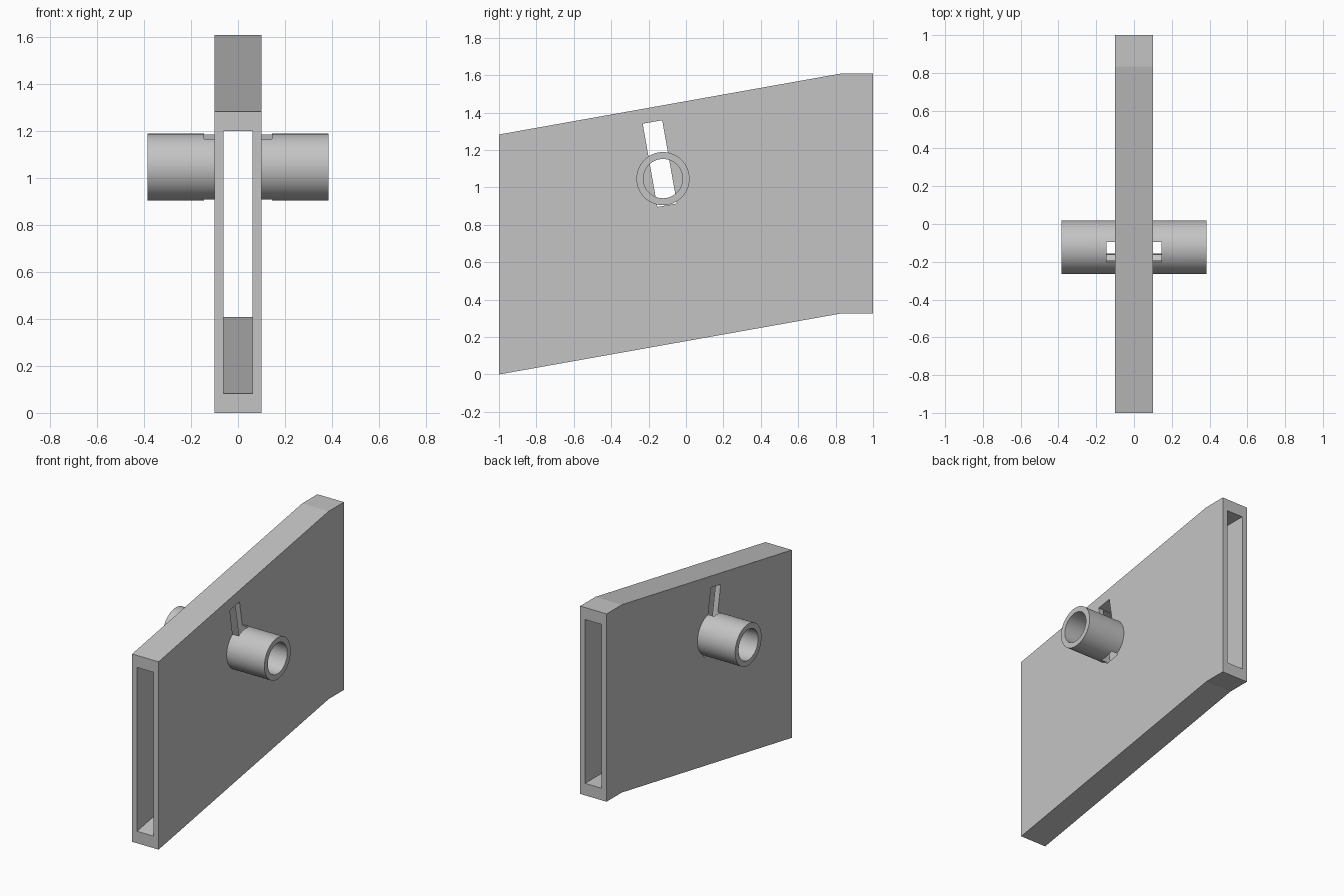
import bpy, bmesh
from math import radians, sin, cos, tau
from mathutils import Matrix, Vector

cube = bpy.data.objects.get("Cube")
if cube:
    bpy.data.objects.remove(cube, do_unlink=True)

grey = bpy.data.materials.new("light_grey")
grey.use_nodes = True
grey.diffuse_color = (0.55, 0.55, 0.55, 1)
grey.node_tree.nodes["Principled BSDF"].inputs["Base Color"].default_value = grey.diffuse_color


def prism(name, outline, x0, x1):
    """Extrude a (y, z) outline from x0 to x1."""
    bm = bmesh.new()
    face = bm.faces.new([bm.verts.new((x0, y, z)) for y, z in outline])
    ext = bmesh.ops.extrude_face_region(bm, geom=[face])
    verts = [v for v in ext["geom"] if isinstance(v, bmesh.types.BMVert)]
    bmesh.ops.translate(bm, verts=verts, vec=(x1 - x0, 0, 0))
    bmesh.ops.recalc_face_normals(bm, faces=bm.faces)
    mesh = bpy.data.meshes.new(name)
    bm.to_mesh(mesh)
    bm.free()
    mesh.materials.append(grey)
    obj = bpy.data.objects.new(name, mesh)
    bpy.context.collection.objects.link(obj)
    return obj


def circle(radius, sides=64):
    return [(TUBE_Y + radius * cos(tau * i / sides), TUBE_Z + radius * sin(tau * i / sides))
            for i in range(sides)]


def cut(obj, cutter):
    """Subtract the cutter and bake the result."""
    mod = obj.modifiers.new("cut", 'BOOLEAN')
    mod.operation, mod.solver, mod.object = 'DIFFERENCE', 'EXACT', cutter
    bpy.context.view_layer.update()
    with bpy.context.temp_override(object=obj, active_object=obj, selected_objects=[obj]):
        bpy.ops.object.modifier_apply(modifier=mod.name)


def sleeve_outline(y_front, y_back, inset):
    """Sloping band with a short level run at the back."""
    slope = RISE / (KINK + 1)
    z0 = inset + slope * (y_front + 1)
    z1 = RISE + inset
    height = HEIGHT - 2 * inset
    return [(y_front, z0), (KINK, z1), (y_back, z1),
            (y_back, z1 + height), (KINK, z1 + height), (y_front, z0 + height)]


HEIGHT, RISE, KINK = 1.283, 0.327, 0.835
WALL_X = 0.1
TUBE_Y, TUBE_Z = -0.123, 1.047

# Flat sleeve body with an open channel from front to back
body = prism("sleeve_body", sleeve_outline(-1, 1, 0), -WALL_X, WALL_X)
channel = prism("channel_cutter", sleeve_outline(-1.1, 1.1, 0.082), -0.0625, 0.0625)
cut(body, channel)

# Tilted slot that passes through both walls and the tube roots
tilt = Matrix.Rotation(radians(10), 2)
corners = [Vector((sy * 0.053, sz * 0.226)) for sy, sz in ((-1, -1), (1, -1), (1, 1), (-1, 1))]
slot = prism("slot_cutter", [tilt @ c + Vector((-0.14, 1.1275)) for c in corners], -0.145, 0.145)
cut(body, slot)

# Side tubes with open bores
bore = prism("bore_cutter", circle(0.105), -0.6, 0.6)
tubes = []
for name, side in (("left_tube", 1), ("right_tube", -1)):
    tube = prism(name, circle(0.142), side * WALL_X, side * 0.385)
    cut(tube, bore)
    cut(tube, slot)
    tubes.append(tube)

for helper in (channel, slot, bore):
    bpy.data.objects.remove(helper, do_unlink=True)

# Round walls smooth, rims sharp
bpy.ops.object.select_all(action='DESELECT')
for tube in tubes:
    tube.select_set(True)
bpy.context.view_layer.objects.active = tubes[0]
bpy.ops.object.shade_smooth_by_angle(angle=radians(30))
